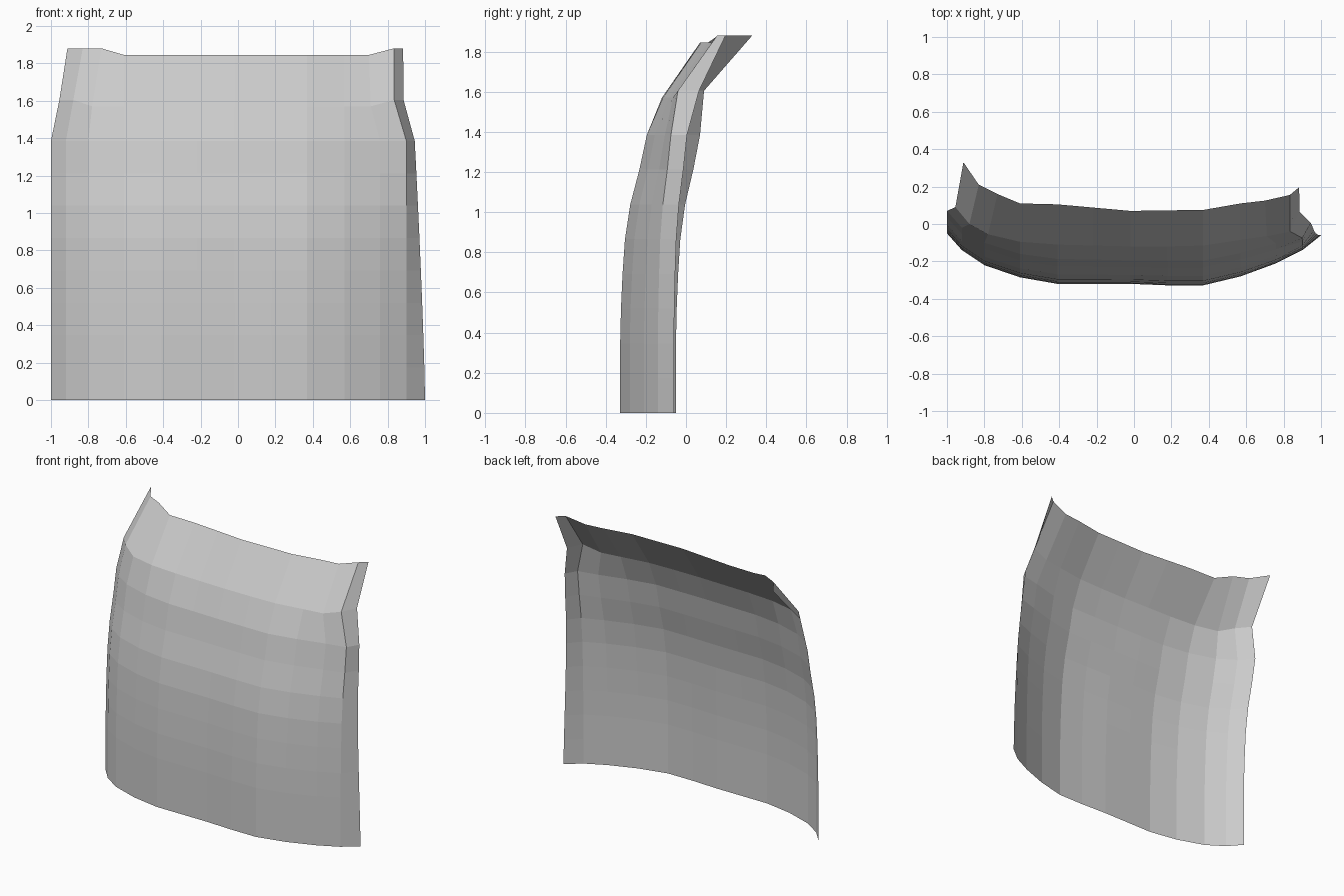
import bpy

# Cross-sections of the curved panel, one (x, y) per column, left to right
base = [(-1, -.05), (-.92, -.14), (-.8, -.22), (-.61, -.285), (-.41, -.32), (-.22, -.32),
        (-.02, -.32), (.18, -.328), (.37, -.328), (.57, -.28), (.76, -.21), (.9, -.14), (1, -.06)]
shoulder = [(-1, .07), (-.92, -.02), (-.8, -.10), (-.61, -.16), (-.41, -.187), (-.22, -.19),
            (-.02, -.195), (.18, -.195), (.37, -.195), (.57, -.155), (.76, -.105), (.9, -.075), (.945, .005)]
neck = [(-.955, .09), (-.88, 0), (-.78, -.055), (-.61, -.095), (-.41, -.11), (-.22, -.115),
        (-.02, -.12), (.18, -.12), (.37, -.115), (.57, -.085), (.71, -.065), (.835, -.04), (.885, .065)]
top = [(-.912, .33), (-.83, .21), (-.73, .16), (-.61, .11), (-.41, .105), (-.22, .088),
       (-.02, .07), (.18, .073), (.37, .075), (.57, .11), (.7, .125), (.833, .155), (.883, .197)]

# Lower rows: blend base into shoulder, leaning back faster near the top
rows = []
lean = [0, 0, 0, .03, .09, .18, .38, .72, 1]
for i, f in enumerate(lean):
    t = i / (len(lean) - 1)
    z = 1.385 * t
    rows.append([(a[0] + (b[0] - a[0]) * t ** 1.3, a[1] + (b[1] - a[1]) * f, z)
                 for a, b in zip(base, shoulder)])

# Upper rows: corners sit slightly higher than the middle
last = len(base) - 1
rows.append([(x, y, 1.605 if c < 2 or c > last - 2 else 1.57) for c, (x, y) in enumerate(neck)])
rows.append([(x, y, 1.88 if c < 3 or c > last - 2 else 1.845) for c, (x, y) in enumerate(top)])

n = len(base)
verts = [v for row in rows for v in row]
faces = [(r * n + c, r * n + c + 1, (r + 1) * n + c + 1, (r + 1) * n + c)
         for r in range(len(rows) - 1) for c in range(n - 1)]
mesh = bpy.data.meshes.new("curved_panel")
mesh.from_pydata(verts, [], faces)
mesh.update()
panel = bpy.data.objects.new("curved_panel", mesh)
bpy.context.collection.objects.link(panel)
